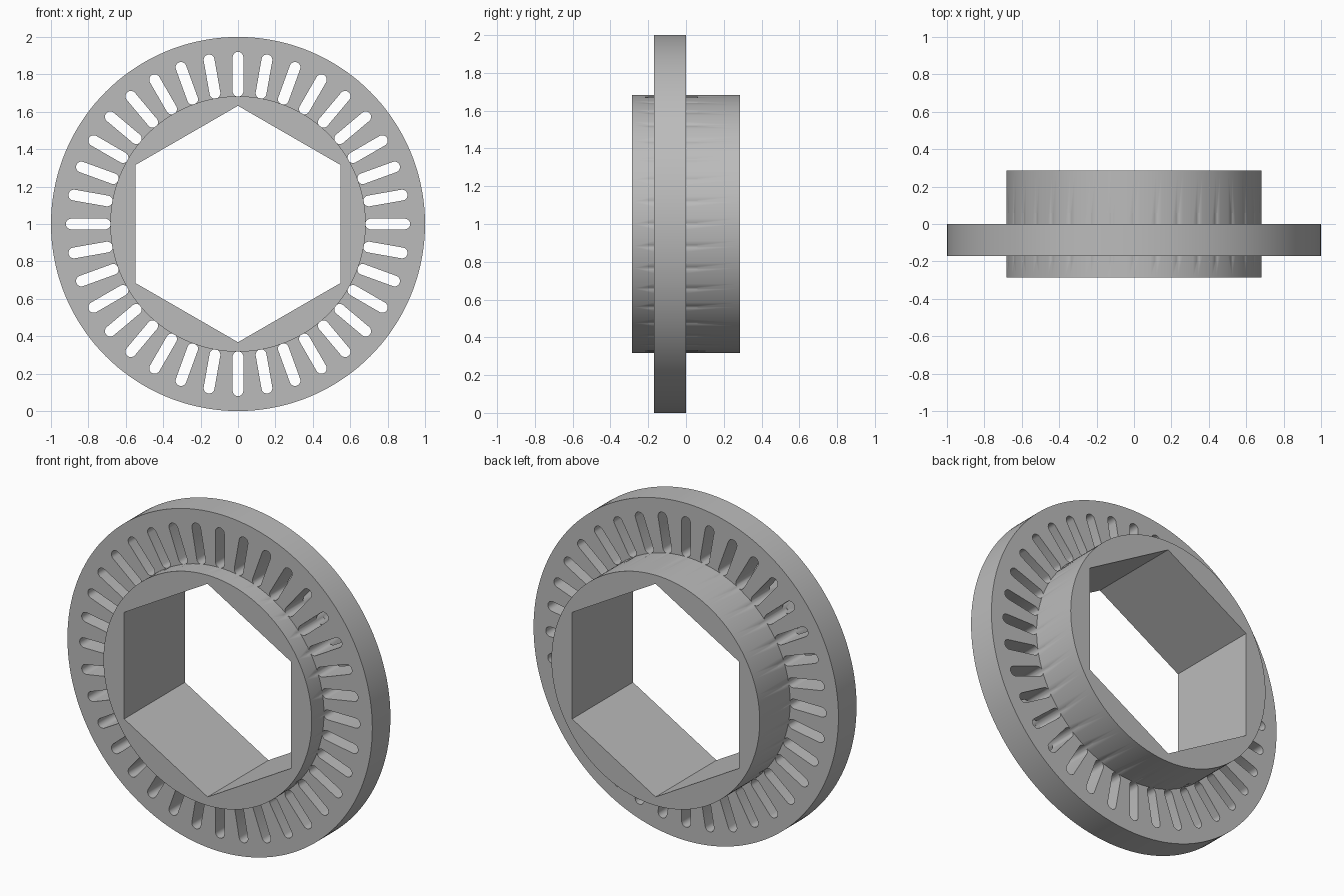
import bpy, bmesh, math
from mathutils import Matrix, Vector

if "Cube" in bpy.data.objects:
    bpy.data.objects.remove(bpy.data.objects["Cube"])

CENTRE_Z = 1.0
SLOTS = 36

grey = bpy.data.materials.new("plain grey")
grey.diffuse_color = (0.5, 0.5, 0.5, 1)
grey.use_nodes = True
grey.node_tree.nodes["Principled BSDF"].inputs["Base Color"].default_value = grey.diffuse_color


def polygon(radius, sides):
    """Regular outline in the x-z plane with one corner at the top."""
    return [(radius * math.sin(2 * math.pi * i / sides),
             radius * math.cos(2 * math.pi * i / sides)) for i in range(sides)]


def slot(inner, outer, half, steps=10):
    """Round-ended slot outline pointing up."""
    pts = []
    for centre, start in ((outer - half, 0), (inner + half, math.pi)):
        for i in range(steps + 1):
            a = start + math.pi * i / steps
            pts.append((half * math.cos(a), centre + half * math.sin(a)))
    return pts


def prism(name, outlines, y0, y1):
    """Extrude outlines along y into closed solids in one object."""
    bm = bmesh.new()
    for outline in outlines:
        face = bm.faces.new([bm.verts.new((x, y0, z + CENTRE_Z)) for x, z in outline])
        new = bmesh.ops.extrude_face_region(bm, geom=[face], use_keep_orig=True)["geom"]
        bmesh.ops.translate(bm, vec=(0, y1 - y0, 0),
                            verts=[v for v in new if isinstance(v, bmesh.types.BMVert)])
    bmesh.ops.recalc_face_normals(bm, faces=bm.faces)
    mesh = bpy.data.meshes.new(name)
    bm.to_mesh(mesh)
    bm.free()
    mesh.materials.append(grey)
    obj = bpy.data.objects.new(name, mesh)
    bpy.context.collection.objects.link(obj)
    return obj


def combine(target, tool, operation):
    """Apply a boolean and discard the tool."""
    mod = target.modifiers.new("boolean", 'BOOLEAN')
    mod.operation, mod.object, mod.solver = operation, tool, 'EXACT'
    bpy.context.view_layer.objects.active = target
    bpy.ops.object.modifier_apply(modifier=mod.name)
    bpy.data.objects.remove(tool)


# Flange disc joined to the hub
ring = prism("slotted_ring", [polygon(1.0, 144)], -0.17, 0.0)
combine(ring, prism("hub", [polygon(0.683, 144)], -0.285, 0.285), 'UNION')

# Hexagonal bore
combine(ring, prism("bore_cutter", [polygon(0.632, 6)], -0.5, 0.5), 'DIFFERENCE')

# Radial slots through the flange
base = slot(0.681, 0.92, 0.029)
outlines = []
for i in range(SLOTS):
    turn = Matrix.Rotation(2 * math.pi * i / SLOTS, 2)
    outlines.append([tuple(turn @ Vector(p)) for p in base])
combine(ring, prism("slot_cutter", outlines, -0.2, 0.06), 'DIFFERENCE')

# Smooth round walls, sharp rims and corners
bpy.ops.object.select_all(action='DESELECT')
ring.select_set(True)
bpy.context.view_layer.objects.active = ring
bpy.ops.object.shade_smooth_by_angle(angle=math.radians(30))
